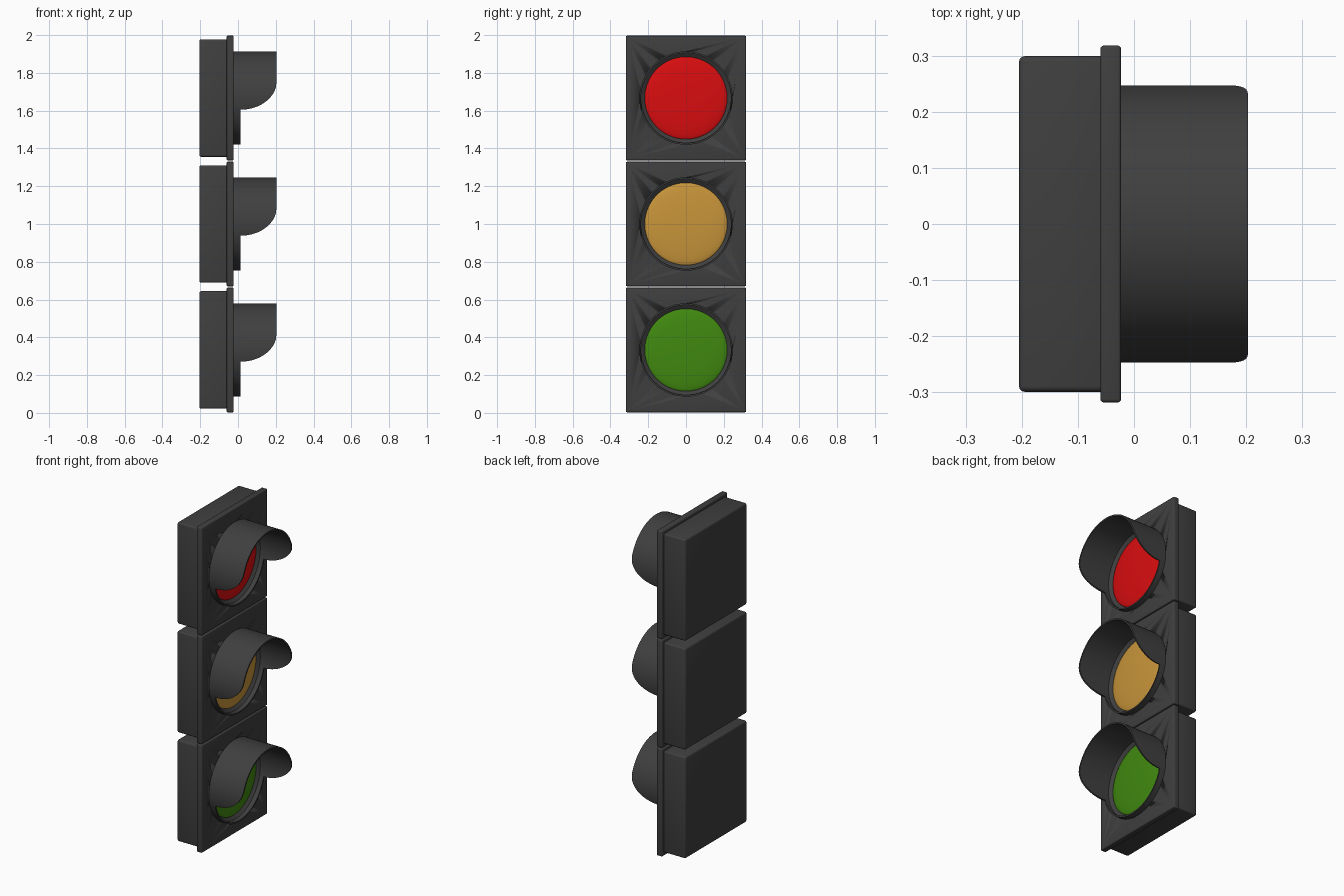
import bpy, bmesh, math

if "Cube" in bpy.data.objects:
    bpy.data.objects.remove(bpy.data.objects["Cube"])

PITCH, R_OUT, R_IN, R_LENS = 0.667, 0.247, 0.238, 0.22


def material(name, rgb):
    m = bpy.data.materials.new(name)
    m.diffuse_color = (*rgb, 1)
    m.use_nodes = True
    m.node_tree.nodes["Principled BSDF"].inputs["Base Color"].default_value = m.diffuse_color
    return m


BODY = material("dark grey", (0.05, 0.05, 0.05))
LAMPS = [("green", material("lamp green", (0.052, 0.25, 0.005))),
         ("amber", material("lamp amber", (0.58, 0.30, 0.043))),
         ("red", material("lamp red", (0.70, 0.004, 0.005)))]


def finish(name, bm, mat, z, angle=35):
    bmesh.ops.recalc_face_normals(bm, faces=bm.faces)
    me = bpy.data.meshes.new(name)
    bm.to_mesh(me)
    bm.free()
    ob = bpy.data.objects.new(name, me)
    bpy.context.collection.objects.link(ob)
    ob.location.z = z
    me.materials.append(mat)
    bpy.ops.object.select_all(action='DESELECT')
    ob.select_set(True)
    bpy.context.view_layer.objects.active = ob
    bpy.ops.object.shade_smooth_by_angle(angle=math.radians(angle))
    return ob


def box(name, x0, x1, hy, hz, z, bevel):
    bm = bmesh.new()
    bmesh.ops.create_cube(bm, size=1)
    for v in bm.verts:
        v.co = ((x0 + x1) / 2 + v.co.x * (x1 - x0), v.co.y * 2 * hy, v.co.z * 2 * hz)
    bmesh.ops.bevel(bm, geom=bm.edges[:], offset=bevel, segments=3, profile=0.5, affect='EDGES')
    return finish(name, bm, BODY, z)


def lathe(name, profile, mat, z, closed=False, n=96):
    """Revolve (radius, x) points round the x axis."""
    bm = bmesh.new()
    rings = [[bm.verts.new((x, r * math.cos(2 * math.pi * i / n), r * math.sin(2 * math.pi * i / n)))
              for i in range(n)] for r, x in profile]
    pairs = list(zip(rings, rings[1:])) + ([(rings[-1], rings[0])] if closed else [])
    for a, b in pairs:
        for i in range(n):
            j = (i + 1) % n
            bm.faces.new((a[i], a[j], b[j], b[i]))
    if not closed:
        bm.faces.new(rings[0])
        bm.faces.new(rings[-1])
    return finish(name, bm, mat, z)


def visor_edge():
    """(angle, x) along one side of the visor's front edge, bottom to top."""
    pts = []
    low, high = math.asin(-0.062 / R_OUT), math.asin(0.085 / R_OUT)
    for i in range(16):                                   # short lower rim
        pts.append((-math.pi / 2 + (low + math.pi / 2) * i / 16, 0.012))
    for i in range(17):                                   # scooped side
        p = math.pi / 2 * i / 16
        pts.append((math.asin((0.085 - 0.147 * math.cos(p)) / R_OUT), 0.013 + 0.19 * math.sin(p)))
    for i in range(1, 21):                                # full-length top
        pts.append((high + (math.pi / 2 - high) * i / 20, 0.203))
    return pts


def visor(name, z):
    half = visor_edge()
    loop = half + [(math.pi - a, x) for a, x in half[-2:0:-1]]
    bm = bmesh.new()
    cols = []
    for a, x in loop:
        c, s = math.cos(a), math.sin(a)
        cols.append([bm.verts.new((px, r * c, r * s)) for r, px in
                     ((R_OUT, -0.035), (R_OUT, x), (R_IN, x), (R_IN, -0.035))])
    for a, b in zip(cols, cols[1:] + cols[:1]):
        for k in range(4):
            m = (k + 1) % 4
            bm.faces.new((a[k], b[k], b[m], a[m]))
    return finish(name, bm, BODY, z)


for i, (colour, mat) in enumerate(LAMPS):
    z = 0.333 + PITCH * i
    # rear housing and front door plate
    box(f"{colour}_housing", -0.205, -0.05, 0.299, 0.311, z, 0.01)
    plate = box(f"{colour}_door_plate", -0.06, -0.023, 0.318, 0.33, z, 0.006)
    # round recess in the plate
    cutter = lathe(f"{colour}_recess_cutter", [(0.242, -0.045), (0.242, 0.05)], BODY, z)
    cutter.hide_render = True
    cutter.hide_viewport = True
    cut = plate.modifiers.new("recess", 'BOOLEAN')
    cut.object = cutter
    cut.solver = 'EXACT'
    # sloped bezel, visor hood, domed lens
    lathe(f"{colour}_bezel", [(R_LENS - 0.002, -0.045), (R_LENS - 0.002, -0.03),
                              (0.24, -0.014), (0.24, -0.045)], BODY, z, closed=True)
    visor(f"{colour}_visor", z)
    dome = [(R_LENS, -0.045)] + [(R_LENS * math.cos(t), -0.033 + 0.022 * math.sin(t))
                                 for t in [math.pi / 2 * k / 12.2 for k in range(13)]]
    lathe(f"{colour}_lens", dome, mat, z)
